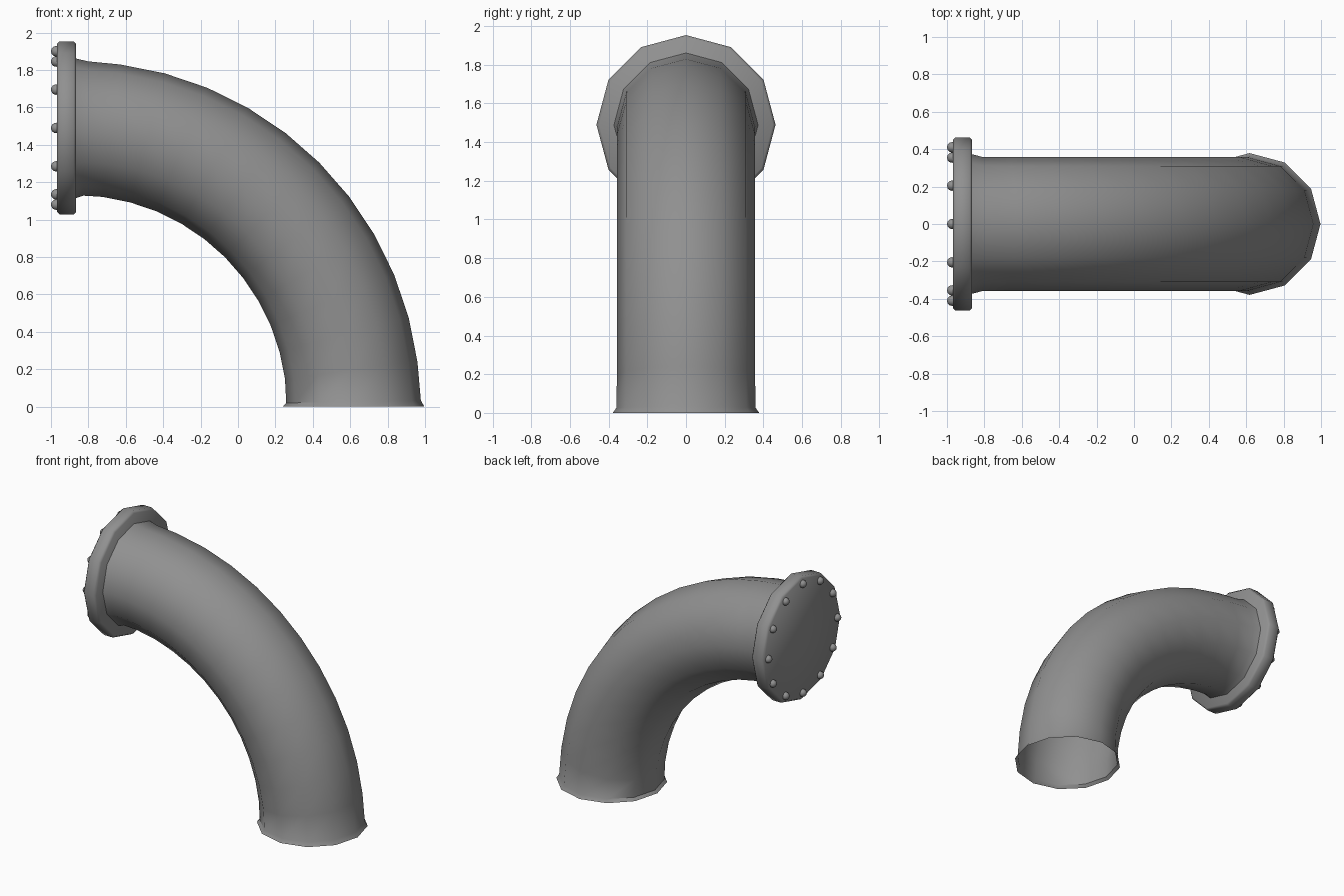
import bpy, bmesh, math
from mathutils import Vector

if "Cube" in bpy.data.objects:
    bpy.data.objects.remove(bpy.data.objects["Cube"])

SIDES = 12
BEND_X, BEND_R = -0.87, 1.488   # bend centre and radius

# Dark grey metal
metal = bpy.data.materials.new("dark_metal")
metal.diffuse_color = (0.28, 0.28, 0.28, 1)
metal.use_nodes = True
metal.node_tree.nodes["Principled BSDF"].inputs["Base Color"].default_value = metal.diffuse_color


def loft(name, rings, cap=False, smooth=40):
    """Skin rings given as (centre, outward axis in the xz plane, radius)."""
    bm = bmesh.new()
    loops = []
    for centre, axis, r in rings:
        loop = []
        for i in range(SIDES):
            a = 2 * math.pi * i / SIDES
            loop.append(bm.verts.new(centre + axis * (r * math.cos(a)) + Vector((0, r * math.sin(a), 0))))
        loops.append(loop)
    for lo, hi in zip(loops, loops[1:]):
        for i in range(SIDES):
            j = (i + 1) % SIDES
            bm.faces.new((lo[i], lo[j], hi[j], hi[i]))
    if cap:
        bm.faces.new(loops[0])
        bm.faces.new(loops[-1])
    bmesh.ops.recalc_face_normals(bm, faces=bm.faces)
    return finish(name, bm, smooth)


def finish(name, bm, smooth):
    mesh = bpy.data.meshes.new(name)
    bm.to_mesh(mesh)
    bm.free()
    mesh.materials.append(metal)
    ob = bpy.data.objects.new(name, mesh)
    bpy.context.collection.objects.link(ob)
    bpy.ops.object.select_all(action='DESELECT')
    ob.select_set(True)
    bpy.context.view_layer.objects.active = ob
    bpy.ops.object.shade_smooth_by_angle(angle=math.radians(smooth))
    return ob


# Quarter-bend pipe, open at the foot, slightly flared at both ends
stations = [(0, 0.379), (1, 0.36)]
stations += [(7.5 * i, 0.357) for i in range(1, 12)]
stations += [(87.8, 0.359), (90, 0.374)]
rings = []
for deg, r in stations:
    t = math.radians(deg)
    axis = Vector((math.cos(t), 0, math.sin(t)))
    rings.append((Vector((BEND_X, 0, 0)) + axis * BEND_R, axis, r))
loft("bent_pipe", rings)

# Bevelled end flange, closed by a flat plate
up = Vector((0, 0, 1))
TOP = 1.49
flange_profile = [(-0.968, 0.449), (-0.954, 0.463), (-0.879, 0.463), (-0.865, 0.449)]
loft("end_flange", [(Vector((x, 0, TOP)), up, r) for x, r in flange_profile], cap=True, smooth=50)

# Ring of domed bolts on the plate
bm = bmesh.new()
for i in range(12):
    a = 2 * math.pi * i / 12
    ball = bmesh.ops.create_uvsphere(bm, u_segments=12, v_segments=8, radius=0.028)["verts"]
    bmesh.ops.translate(bm, verts=ball,
                        vec=(-0.972, 0.41 * math.sin(a), TOP + 0.41 * math.cos(a)))
finish("flange_bolts", bm, 40)
